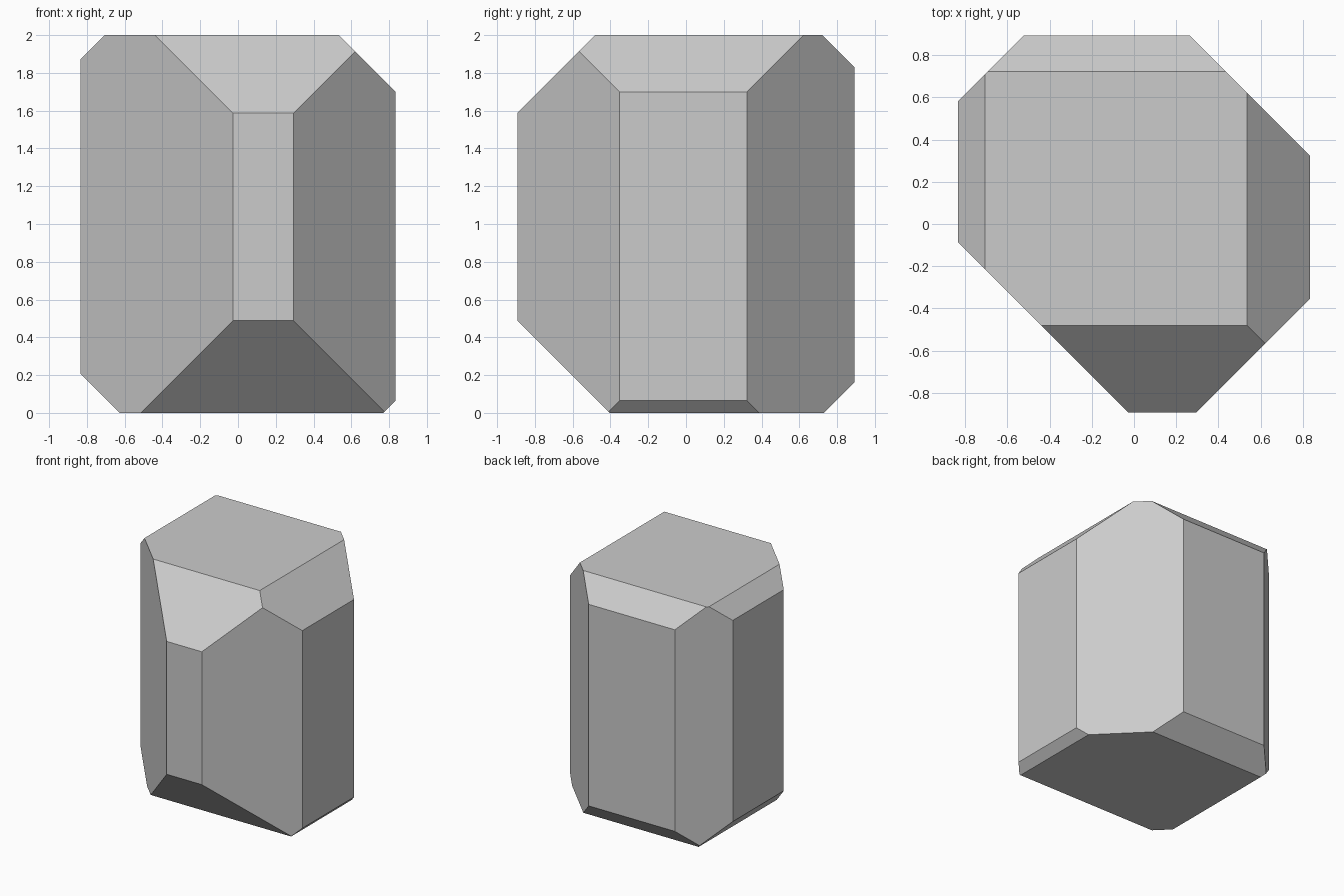
import bpy, bmesh
from mathutils import Vector

if "Cube" in bpy.data.objects:
    bpy.data.objects.remove(bpy.data.objects["Cube"])

HX, HY, H = 0.835, 0.893, 2.0   # half width, half depth, height

# 45 degree edge bevels: outward direction and plane offset (direction . point = offset)
BEVELS = [
    # upright edges
    ((-1, -1, 0), 0.92), ((1, -1, 0), 1.187), ((1, 1, 0), 1.158), ((-1, 1, 0), 1.416),
    # top edges: front, right, back, left
    ((0, -1, 1), 2.48), ((1, 0, 1), 2.535), ((0, 1, 1), 2.723), ((-1, 0, 1), 2.707),
    # bottom edges: front, right, back, left
    ((0, -1, -1), 0.405), ((1, 0, -1), 0.77), ((0, 1, -1), 0.73), ((-1, 0, -1), 0.627),
]


def slice_off(bm, direction, offset):
    """Remove everything beyond a plane and cap the cut with one flat face."""
    n = Vector(direction)
    bmesh.ops.bisect_plane(bm, geom=bm.verts[:] + bm.edges[:] + bm.faces[:], dist=1e-5,
                           plane_co=n * offset / n.length_squared, plane_no=n,
                           clear_outer=True)
    rim = [e for e in bm.edges if e.is_boundary]
    bmesh.ops.edgeloop_fill(bm, edges=rim)


# block
bm = bmesh.new()
bmesh.ops.create_cube(bm, size=1)
for v in bm.verts:
    v.co = (v.co.x * 2 * HX, v.co.y * 2 * HY, (v.co.z + 0.5) * H)

# unequal bevels
for direction, offset in BEVELS:
    slice_off(bm, direction, offset)
bmesh.ops.recalc_face_normals(bm, faces=bm.faces[:])

mesh = bpy.data.meshes.new("faceted_block")
bm.to_mesh(mesh)
bm.free()
bpy.context.collection.objects.link(bpy.data.objects.new("faceted_block", mesh))
